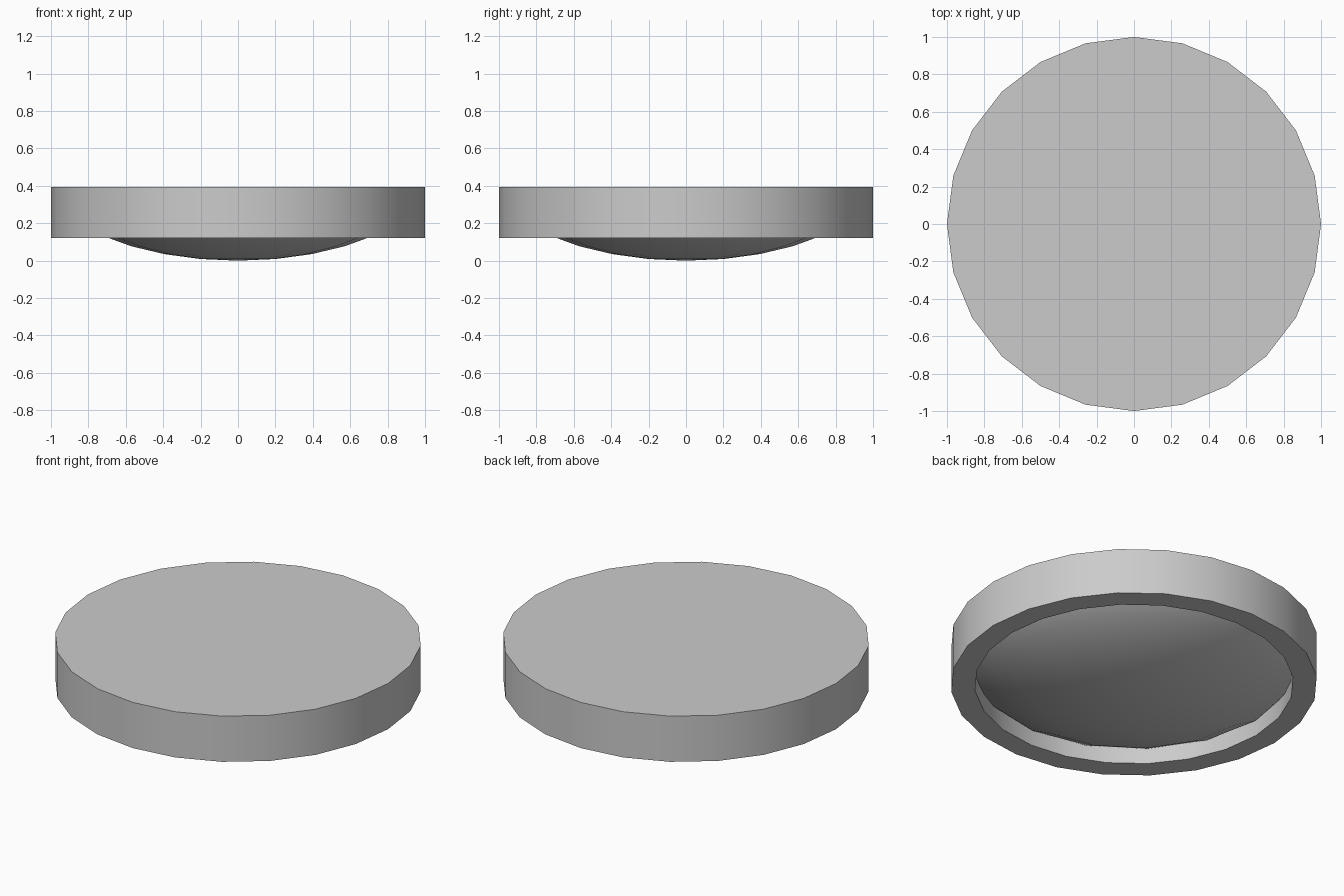
import bpy, bmesh
from math import sin, cos, pi, radians

if "Cube" in bpy.data.objects:
    bpy.data.objects.remove(bpy.data.objects["Cube"])


def lathe(name, profile, sides):
    """Revolve (radius, z) points about z; radius 0 makes a pole, or a cap."""
    bm = bmesh.new()
    rings = []
    for r, z in profile:
        if r == 0:
            rings.append([bm.verts.new((0, 0, z))] * sides)
        else:
            rings.append([bm.verts.new((r * cos(2 * pi * i / sides),
                                        r * sin(2 * pi * i / sides), z))
                          for i in range(sides)])
    for a, b in zip(rings, rings[1:]):
        for i in range(sides):
            j = (i + 1) % sides
            corners = list(dict.fromkeys((a[i], a[j], b[j], b[i])))
            bm.faces.new(corners)
    # merge the flat cap triangles
    bmesh.ops.dissolve_limit(bm, angle_limit=radians(0.5),
                             verts=bm.verts[:], edges=bm.edges[:])
    bmesh.ops.recalc_face_normals(bm, faces=bm.faces[:])
    mesh = bpy.data.meshes.new(name)
    bm.to_mesh(mesh)
    bm.free()
    ob = bpy.data.objects.new(name, mesh)
    bpy.context.collection.objects.link(ob)
    bpy.ops.object.select_all(action='DESELECT')
    ob.select_set(True)
    bpy.context.view_layer.objects.active = ob
    bpy.ops.object.shade_smooth_by_angle(angle=radians(30))
    return ob


# Round housing: flat top, outer wall, lower rim and recess
lathe("housing", [(0, 0.395), (1, 0.395), (1, 0.12), (0.87, 0.12),
                  (0.87, 0.31), (0, 0.31)], 24)

# Shallow flattened-sphere dome hanging in the recess, closed inside the wall
steps = [k * pi / 16 for k in range(7)]
dome = [(1.03 * sin(t), 0.46 * (1 - cos(t))) for t in steps]
lathe("dome", dome + [(0, dome[-1][1])], 16)
